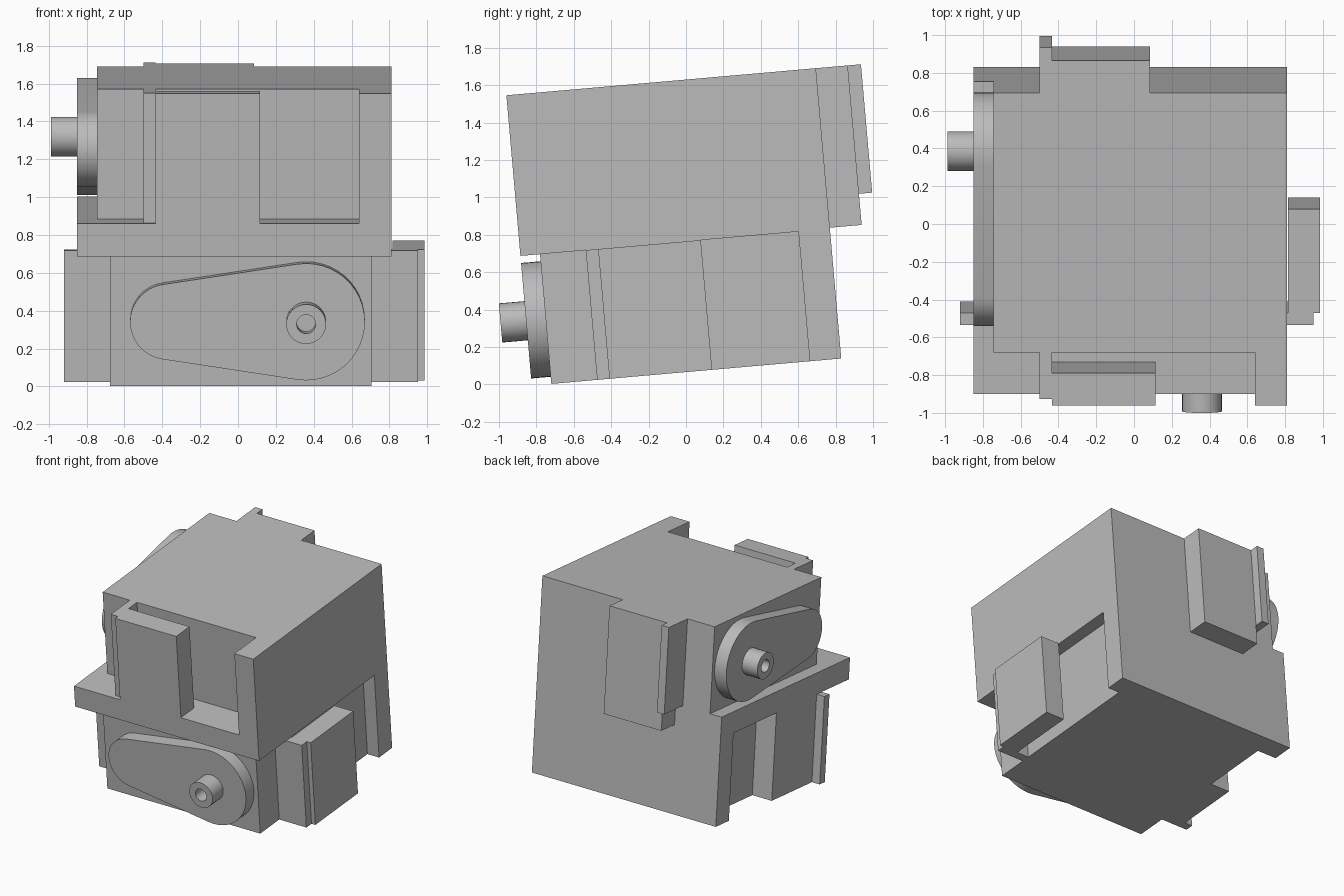
import bpy, bmesh
from math import acos, cos, sin, pi, radians
from mathutils import Matrix, Vector

cube = bpy.data.objects.get("Cube")
if cube:
    bpy.data.objects.remove(cube, do_unlink=True)

TILT = Matrix.Rotation(radians(5), 4, 'X')   # whole model leans about x

grey = bpy.data.materials.new("plain_grey")
grey.use_nodes = True
COLOUR = (0.5, 0.5, 0.5, 1)
grey.diffuse_color = COLOUR
grey.node_tree.nodes["Principled BSDF"].inputs["Base Color"].default_value = COLOUR


def finish(name, bm, matrix=Matrix.Identity(4)):
    bm.transform(TILT @ matrix)
    bmesh.ops.recalc_face_normals(bm, faces=bm.faces)
    mesh = bpy.data.meshes.new(name)
    bm.to_mesh(mesh)
    bm.free()
    mesh.materials.append(grey)
    obj = bpy.data.objects.new(name, mesh)
    bpy.context.collection.objects.link(obj)
    return obj


def extrude_outline(bm, points, low, high):
    face = bm.faces.new([bm.verts.new((a, b, low)) for a, b in points])
    grown = bmesh.ops.extrude_face_region(bm, geom=[face])["geom"]
    verts = [g for g in grown if isinstance(g, bmesh.types.BMVert)]
    bmesh.ops.translate(bm, verts=verts, vec=(0, 0, high - low))


def prism(name, points, low, high):
    bm = bmesh.new()
    extrude_outline(bm, points, low, high)
    return finish(name, bm)


def box(name, x, y, z):
    return prism(name, [(x[0], y[0]), (x[1], y[0]), (x[1], y[1]), (x[0], y[1])], *z)


def smooth(obj):
    bpy.ops.object.select_all(action='DESELECT')
    obj.select_set(True)
    bpy.context.view_layer.objects.active = obj
    bpy.ops.object.shade_smooth_by_angle(angle=radians(35))


# Heights and main planes shared by the parts
FLOOR, SHELF, DECK, TOP = 0.066, 0.762, 0.935, 1.624
FRONT, BACK, LEFT, RIGHT = -0.822, 0.839, 0.81, -0.85

# Housing: lower body with rear wall, shelf, upper body with front post
housing = box("housing", (RIGHT, LEFT), (FRONT, BACK), (SHELF, DECK))
lower = prism("lower_body", [
    (-0.675, -0.717), (0.705, -0.717), (0.705, 0.67), (LEFT, 0.67),
    (LEFT, BACK), (RIGHT, BACK), (RIGHT, 0.67), (-0.675, 0.67)], FLOOR, SHELF)
upper = prism("upper_body", [
    (-0.745, -0.541), (0.64, -0.541), (0.64, FRONT), (LEFT, FRONT),
    (LEFT, BACK), (-0.745, BACK)], DECK, TOP)
for part in (lower, upper):
    mod = housing.modifiers.new("join", 'BOOLEAN')
    mod.operation = 'UNION'
    mod.solver = 'EXACT'
    mod.object = part
bpy.context.view_layer.update()
merged = bpy.data.meshes.new_from_object(
    housing.evaluated_get(bpy.context.evaluated_depsgraph_get()))
housing.modifiers.clear()
housing.data = merged
for part in (lower, upper):
    bpy.data.objects.remove(part, do_unlink=True)
bm = bmesh.new()
bm.from_mesh(merged)
bmesh.ops.dissolve_limit(bm, angle_limit=0.01, verts=bm.verts, edges=bm.edges)
bm.to_mesh(merged)
bm.free()

# Upper unit: free-standing front plate, fins and rear case
box("upper_front_plate", (-0.435, 0.115), (FRONT, -0.651), (DECK, TOP))
box("upper_front_fin", (-0.5, -0.435), (-0.787, -0.541), (DECK, TOP))
box("upper_rear_case", (-0.435, 0.085), (BACK, 1.01), (SHELF + 0.006, TOP))
box("upper_rear_fin", (-0.5, -0.435), (BACK, 1.081), (DECK, TOP))

# Lower unit: the same arrangement turned sideways
box("lower_side_plate", (0.815, 0.985), (-0.405, 0.146), (FLOOR, SHELF))
box("lower_left_fin", (0.705, 0.95), (-0.471, -0.405), (FLOOR, SHELF))
box("lower_side_case", (RIGHT, -0.675), (-0.405, 0.115), (FLOOR, SHELF))
box("lower_right_fin", (-0.92, -0.675), (-0.471, -0.405), (FLOOR, SHELF))


def arc(cx, radius, start, end, steps):
    angles = [start + (end - start) * i / steps for i in range(steps + 1)]
    return [(cx + radius * cos(a), radius * sin(a)) for a in angles]


def lever(name, origin, across, outward):
    """Tapered arm with a hollow shaft; the small end points along across."""
    up = Vector((0, 0, 1))
    place = Matrix((across, up, outward)).transposed().to_4x4()
    place.translation = origin
    big, small, reach, thick = 0.31, 0.2, 0.73, 0.105
    tangent = acos((big - small) / reach)
    bm = bmesh.new()
    extrude_outline(bm, arc(0, big, tangent, 2 * pi - tangent, 24)
                    + arc(reach, small, -tangent, tangent, 16), 0, thick)
    smooth(finish(name + "_arm", bm, place))

    # Shaft tube spun from its wall section
    bm = bmesh.new()
    tip = thick + 0.137
    section = [bm.verts.new((r, 0, h)) for r, h in
               ((0.105, thick), (0.105, tip), (0.05, tip), (0.05, thick + 0.01),
                (0, thick + 0.01))]
    edges = [bm.edges.new(pair) for pair in zip(section, section[1:])]
    bmesh.ops.spin(bm, geom=section + edges, axis=(0, 0, 1), cent=(0, 0, 0),
                   angle=2 * pi, steps=32)
    bmesh.ops.remove_doubles(bm, verts=bm.verts, dist=0.0005)
    smooth(finish(name + "_shaft", bm, place))


lever("lower", (0.36, -0.717, 0.414), Vector((-1, 0, 0)), Vector((0, -1, 0)))
lever("upper", (-0.745, 0.499, 1.281), Vector((0, -1, 0)), Vector((-1, 0, 0)))
